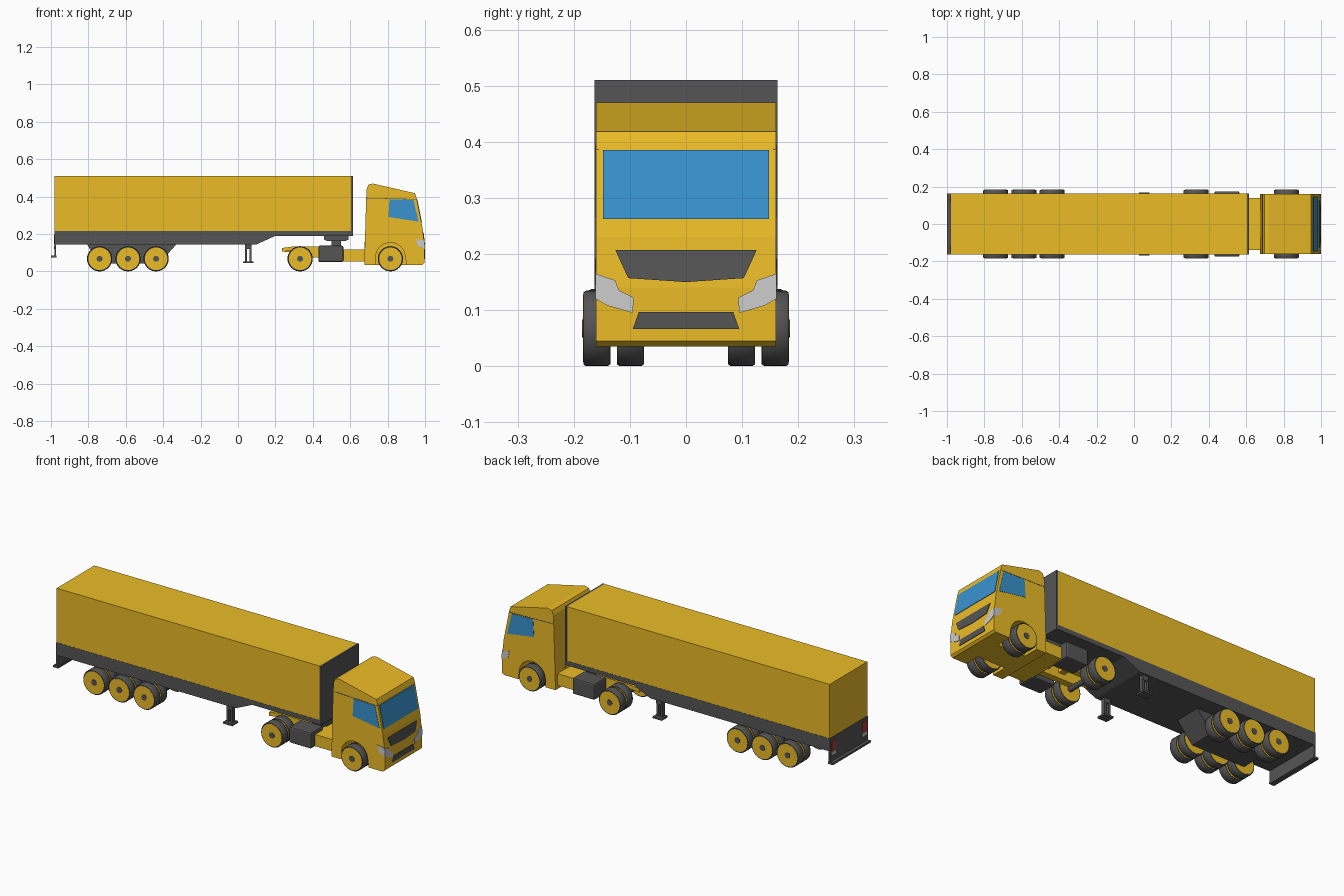
import bpy, bmesh
from math import sin, cos, pi, radians

if "Cube" in bpy.data.objects:
    bpy.data.objects.remove(bpy.data.objects["Cube"])


def material(name, rgb):
    m = bpy.data.materials.new(name)
    m.diffuse_color = (*rgb, 1)
    m.use_nodes = True
    m.node_tree.nodes["Principled BSDF"].inputs["Base Color"].default_value = m.diffuse_color
    return m


ORANGE = material("orange_paint", (0.83, 0.5, 0.02))
DARK = material("dark_metal", (0.09, 0.09, 0.09))
RUBBER = material("rubber", (0.09, 0.09, 0.09))
GLASS = material("blue_glass", (0.04, 0.29, 0.62))
LAMP = material("lamp", (0.6, 0.6, 0.6))
RED = material("red_lens", (0.5, 0.04, 0.03))


def finish(name, bm, mat):
    bmesh.ops.recalc_face_normals(bm, faces=bm.faces)
    me = bpy.data.meshes.new(name)
    bm.to_mesh(me)
    bm.free()
    me.materials.append(mat)
    ob = bpy.data.objects.new(name, me)
    bpy.context.collection.objects.link(ob)
    return ob


def prism(name, back, front, mat):
    """Solid between two matching outlines."""
    bm = bmesh.new()
    a = [bm.verts.new(p) for p in back]
    b = [bm.verts.new(p) for p in front]
    bm.faces.new(a)
    bm.faces.new(b)
    for i in range(len(a)):
        j = (i + 1) % len(a)
        bm.faces.new((a[i], a[j], b[j], b[i]))
    return finish(name, bm, mat)


def extrude(name, xz, y0, y1, mat):
    return prism(name, [(x, y0, z) for x, z in xz], [(x, y1, z) for x, z in xz], mat)


def box(name, x0, x1, y0, y1, z0, z1, mat, bevel=0):
    ob = extrude(name, [(x0, z0), (x1, z0), (x1, z1), (x0, z1)], y0, y1, mat)
    if bevel:
        mod = ob.modifiers.new("bevel", 'BEVEL')
        mod.width, mod.segments = bevel, 2
    return ob


def lathe(name, profile, x, z, mat, n=32):
    """Spin (radius, y) points around a y-parallel axle."""
    bm = bmesh.new()
    rings = [[bm.verts.new((x + r * cos(2 * pi * i / n), y, z + r * sin(2 * pi * i / n)))
              for i in range(n)] for r, y in profile]
    for p, q in zip(rings, rings[1:]):
        for i in range(n):
            j = (i + 1) % n
            bm.faces.new((p[i], p[j], q[j], q[i]))
    bm.faces.new(rings[0])
    bm.faces.new(rings[-1])
    ob = finish(name, bm, mat)
    bpy.ops.object.select_all(action='DESELECT')
    ob.select_set(True)
    bpy.context.view_layer.objects.active = ob
    bpy.ops.object.shade_smooth_by_angle(angle=radians(35))
    return ob


# Trailer body, skirt frame and front wall
box("trailer_box", -0.98, 0.605, -0.162, 0.162, 0.215, 0.51, ORANGE)
box("trailer_front_wall", 0.605, 0.615, -0.163, 0.163, 0.19, 0.51, DARK)
extrude("trailer_frame", [(-0.978, 0.145), (0.1, 0.145), (0.2, 0.19), (0.605, 0.19),
                          (0.605, 0.215), (-0.978, 0.215)], -0.163, 0.163, DARK)

# Rear panel, bumper and lamps
box("rear_panel", -0.982, -0.972, -0.163, 0.163, 0.08, 0.215, DARK)
box("rear_bumper", -1.0, -0.97, -0.163, 0.163, 0.075, 0.086, DARK)
for s in (-1, 1):
    box("tail_lamp", -0.985, -0.98, s * 0.115, s * 0.15, 0.145, 0.195, RED)
    box("reverse_lamp", -0.985, -0.98, s * 0.115, s * 0.15, 0.12, 0.137, LAMP)

# Bogie housing
extrude("bogie_housing", [(-0.81, 0.15), (-0.78, 0.1), (-0.74, 0.043), (-0.42, 0.043),
                          (-0.325, 0.15)], -0.073, 0.073, DARK)

# Landing legs
for s in (-1, 1):
    for x in (0.043, 0.067):
        box("landing_leg", x - 0.006, x + 0.006, s * 0.128, s * 0.15, 0.05, 0.15, DARK)
    box("landing_leg_brace", 0.037, 0.073, s * 0.128, s * 0.152, 0.12, 0.15, DARK)
    box("landing_foot", 0.028, 0.083, s * 0.118, s * 0.168, 0.044, 0.054, DARK)

# Twin wheels with rim discs, hubs and axles
R = 0.0675
for x in (-0.74, -0.588, -0.438, 0.332, 0.815):
    lathe("axle", [(0.014, -0.14), (0.014, 0.14)], x, R, DARK, 16)
    for s in (-1, 1):
        for y0, y1 in ((0.075, 0.123), (0.135, 0.183)):
            lathe("tyre", [(0.06, s * (y0 + 0.001)), (0.064, s * y0), (R, s * (y0 + 0.005)),
                           (R, s * (y1 - 0.005)), (0.064, s * y1), (0.06, s * (y1 - 0.001))],
                  x, R, RUBBER)
            lathe("rim", [(0.06, s * (y0 - 0.0002)), (0.06, s * (y1 + 0.0002))], x, R, ORANGE)
        lathe("hub", [(0.016, s * 0.175), (0.016, s * 0.185)], x, R, DARK, 16)

# Tractor chassis
for s in (-1, 1):
    extrude("chassis_rail", [(0.235, 0.105), (0.235, 0.125), (0.29, 0.133), (0.45, 0.133),
                             (0.58, 0.115), (0.7, 0.115), (0.7, 0.075), (0.34, 0.075),
                             (0.29, 0.112)], s * 0.035, s * 0.07, ORANGE)
    box("fuel_tank", 0.43, 0.563, s * 0.07, s * 0.175, 0.05, 0.138, DARK, 0.008)
for x in (0.25, 0.4):
    box("cross_member", x, x + 0.035, -0.04, 0.04, 0.105, 0.125, ORANGE)
box("chassis_deck", 0.555, 0.69, -0.14, 0.14, 0.053, 0.117, ORANGE)

# Coupling plate and pedestal
lathe_plate = [(0.46, 0.17), (0.475, 0.163), (0.575, 0.163), (0.592, 0.17), (0.592, 0.19), (0.46, 0.19)]
extrude("coupling_plate", lathe_plate, -0.065, 0.065, DARK)
box("coupling_pedestal", 0.5, 0.55, -0.075, 0.075, 0.1, 0.165, DARK)

# Cab shell with wheel arch cut into its side profile
FRONT = [(0.946, 0.418), (0.954, 0.395), (0.987, 0.23), (0.997, 0.14), (0.997, 0.045)]
arch = [(0.815 + 0.08 * cos(a), 0.075 + 0.08 * sin(a)) for a in [pi * i / 8 for i in range(9)]]
cab = ([(0.675, 0.035), (0.685, 0.38), (0.688, 0.44), (0.697, 0.463), (0.72, 0.47)] + FRONT +
       [(0.985, 0.035), (0.9, 0.035)] + arch + [(0.735, 0.035)])
extrude("cab_shell", cab, -0.16, 0.16, ORANGE)
box("cab_floor", 0.676, 0.985, -0.073, 0.073, 0.035, 0.16, ORANGE)


def front_x(z):
    for (xa, za), (xb, zb) in zip(FRONT, FRONT[1:]):
        if za >= z >= zb:
            return xa + (xb - xa) * (za - z) / (za - zb)


def front_plate(name, yz, mat, s=1):
    return prism(name, [(front_x(z) - 0.006, s * y, z) for y, z in yz],
                 [(front_x(z) + 0.003, s * y, z) for y, z in yz], mat)


# Windscreen, grilles and lamps
front_plate("windscreen", [(-0.148, 0.262), (0.148, 0.262), (0.148, 0.385), (-0.148, 0.385)], GLASS)
front_plate("upper_grille", [(-0.126, 0.207), (0.126, 0.207), (0.103, 0.157), (0, 0.15),
                             (-0.103, 0.157)], DARK)
front_plate("lower_grille", [(-0.084, 0.097), (0.084, 0.097), (0.095, 0.066), (-0.095, 0.066)], DARK)
for s in (-1, 1):
    front_plate("headlamp", [(0.161, 0.165), (0.126, 0.153), (0.12, 0.136), (0.093, 0.122),
                             (0.095, 0.095), (0.14, 0.108), (0.161, 0.12)], LAMP, s)
    extrude("headlamp_side", [(0.952, 0.173), (0.994, 0.165), (0.999, 0.122), (0.96, 0.137)],
            s * 0.155, s * 0.1615, LAMP)
    extrude("side_window", [(0.81, 0.386), (0.938, 0.382), (0.966, 0.266), (0.804, 0.291)],
            s * 0.155, s * 0.1615, GLASS)
    extrude("roof_seam", [(0.688, 0.391), (0.956, 0.384), (0.956, 0.387), (0.688, 0.394)],
            s * 0.155, s * 0.161, DARK)
